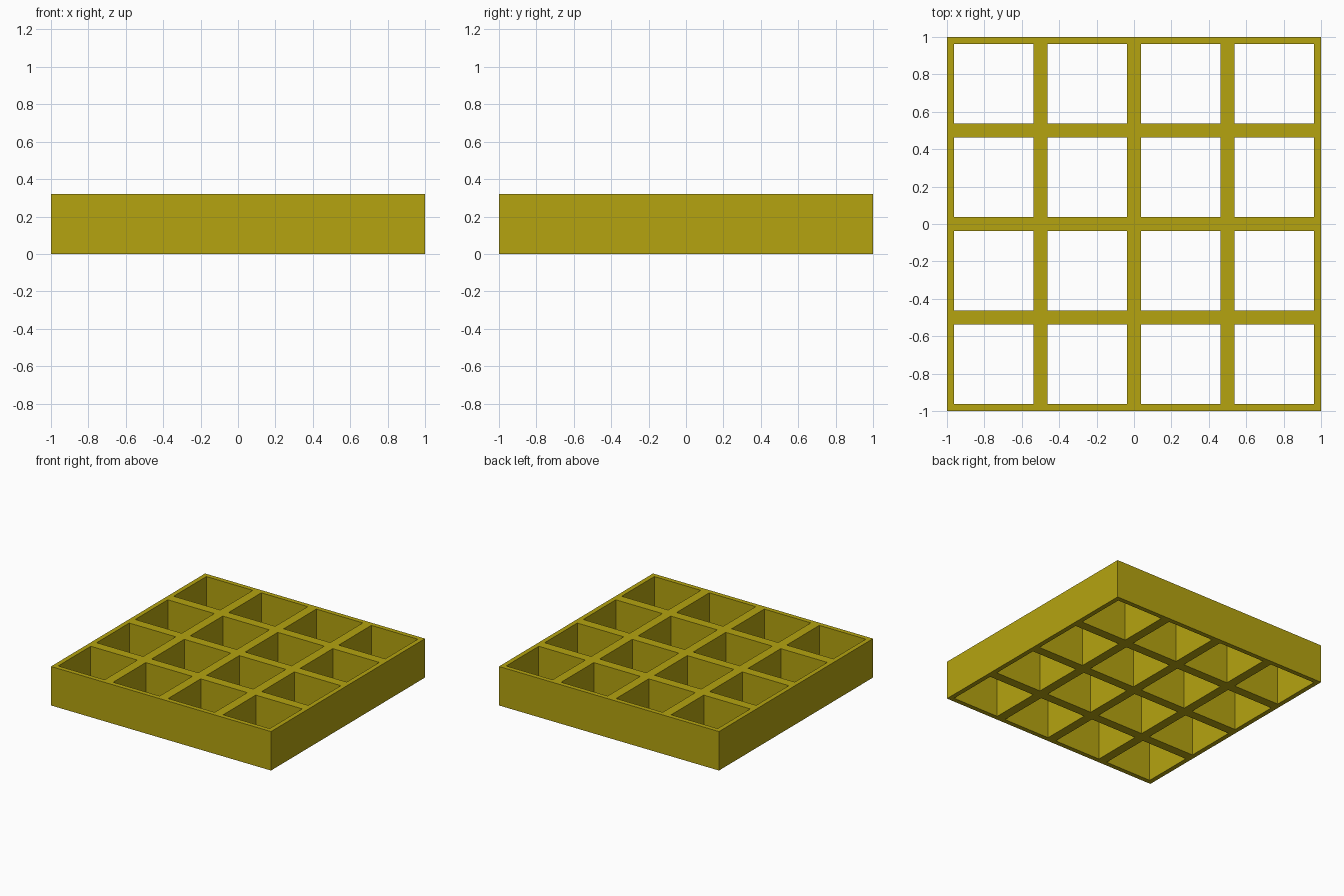
import bpy, bmesh

if "Cube" in bpy.data.objects:
    bpy.data.objects.remove(bpy.data.objects["Cube"])

CELLS = 4        # openings per side
PITCH = 0.5      # spacing of the openings
WALL = 0.0385    # half thickness of a divider, full thickness of the rim
HEIGHT = 0.32

# Grid lines: outer edges plus both sides of every opening
lines = [-1.0]
for i in range(CELLS):
    start = -1.0 + i * PITCH
    lines += [start + WALL, start + PITCH - WALL]
lines.append(1.0)

bm = bmesh.new()
n = len(lines)
verts = [[bm.verts.new((x, y, 0)) for y in lines] for x in lines]

# Flat lattice: skip the cells that are openings
for i in range(n - 1):
    for j in range(n - 1):
        if i % 2 and j % 2:
            continue
        bm.faces.new((verts[i][j], verts[i + 1][j], verts[i + 1][j + 1], verts[i][j + 1]))

# Raise the lattice into open-ended cells
result = bmesh.ops.extrude_face_region(bm, geom=bm.faces[:], use_keep_orig=True)
top = [v for v in result["geom"] if isinstance(v, bmesh.types.BMVert)]
bmesh.ops.translate(bm, verts=top, vec=(0, 0, HEIGHT))
bmesh.ops.recalc_face_normals(bm, faces=bm.faces[:])

mesh = bpy.data.meshes.new("grid_tray")
bm.to_mesh(mesh)
bm.free()
tray = bpy.data.objects.new("grid_tray", mesh)
bpy.context.collection.objects.link(tray)

# Mustard yellow
mat = bpy.data.materials.new("mustard")
mat.diffuse_color = (0.46, 0.37, 0.005, 1)
mat.use_nodes = True
mat.node_tree.nodes["Principled BSDF"].inputs["Base Color"].default_value = mat.diffuse_color
mesh.materials.append(mat)
